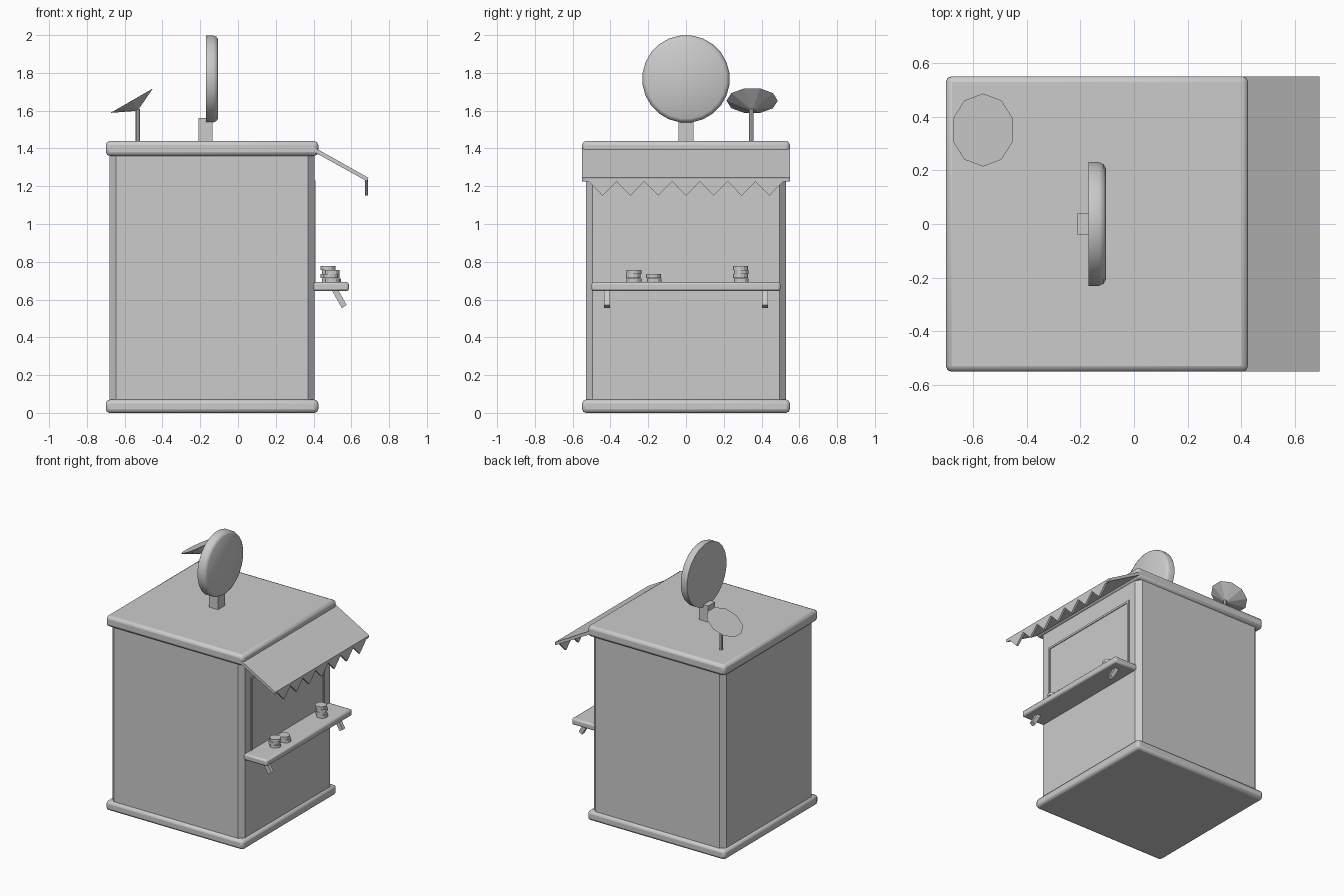
import bpy, bmesh, math
from mathutils import Vector, Matrix

if "Cube" in bpy.data.objects:
    bpy.data.objects.remove(bpy.data.objects["Cube"])

grey = bpy.data.materials.new("light grey")
grey.diffuse_color = (0.6, 0.6, 0.6, 1)
grey.use_nodes = True
grey.node_tree.nodes["Principled BSDF"].inputs["Base Color"].default_value = grey.diffuse_color


def finish(bm, name, bevel=0, segments=2, smooth=False):
    bmesh.ops.recalc_face_normals(bm, faces=bm.faces)
    me = bpy.data.meshes.new(name)
    bm.to_mesh(me)
    bm.free()
    me.materials.append(grey)
    ob = bpy.data.objects.new(name, me)
    bpy.context.collection.objects.link(ob)
    if bevel:
        m = ob.modifiers.new("bevel", 'BEVEL')
        m.width, m.segments = bevel, segments
        m.limit_method = 'ANGLE'
    if smooth:
        bpy.ops.object.select_all(action='DESELECT')
        ob.select_set(True)
        bpy.context.view_layer.objects.active = ob
        bpy.ops.object.shade_smooth_by_angle(angle=math.radians(40))
    return ob


def box(name, x, y, z, bevel=0, segments=2, smooth=False):
    bm = bmesh.new()
    size = (x[1] - x[0], y[1] - y[0], z[1] - z[0])
    mid = ((x[0] + x[1]) / 2, (y[0] + y[1]) / 2, (z[0] + z[1]) / 2)
    bmesh.ops.create_cube(bm, size=1, matrix=Matrix.Translation(mid) @ Matrix.Diagonal((*size, 1)))
    return finish(bm, name, bevel, segments, smooth)


def prism(name, points, offset):
    """Extrude a flat outline along an offset vector."""
    bm = bmesh.new()
    face = bm.faces.new([bm.verts.new(p) for p in points])
    new = bmesh.ops.extrude_face_region(bm, geom=[face])
    verts = [v for v in new["geom"] if isinstance(v, bmesh.types.BMVert)]
    bmesh.ops.translate(bm, vec=Vector(offset), verts=verts)
    return finish(bm, name)


def cone(name, sides, r1, r2, depth, mid, rot=Matrix.Identity(4), smooth=False):
    bm = bmesh.new()
    bmesh.ops.create_cone(bm, cap_ends=True, segments=sides, radius1=r1, radius2=r2,
                          depth=depth, matrix=Matrix.Translation(mid) @ rot)
    return finish(bm, name, smooth=smooth)


# Booth walls with chamfered corners
x0, x1, w, c = -0.68, 0.405, 0.53, 0.035
prism("booth_walls", [(x0 + c, -w, 0.03), (x1 - c, -w, 0.03), (x1, -w + c, 0.03), (x1, w - c, 0.03),
                      (x1 - c, w, 0.03), (x0 + c, w, 0.03), (x0, w - c, 0.03), (x0, -w + c, 0.03)],
      (0, 0, 1.35))

# Base and roof slabs
box("base_slab", (-0.70, 0.425), (-0.55, 0.55), (0.0, 0.07), 0.02, 2, True)
box("roof_slab", (-0.70, 0.425), (-0.55, 0.55), (1.36, 1.44), 0.022, 2, True)

# Serving window frame
for s in (-1, 1):
    ys = sorted((s * 0.415, s * 0.432))
    box("window_side_frame", (0.40, 0.411), ys, (0.68, 1.23))
box("window_top_frame", (0.40, 0.411), (-0.432, 0.432), (1.215, 1.23))

# Sloping awning and its toothed edge
prism("awning", [(0.405, -0.55, 1.405), (0.69, -0.55, 1.245), (0.685, -0.55, 1.225), (0.405, -0.55, 1.38)],
      (0, 1.10, 0))
teeth, half = 7, 0.515
step = 2 * half / teeth
edge = [(0.672, 0.55, 1.24), (0.672, -0.55, 1.24), (0.672, -half, 1.225)]
for i in range(teeth):
    edge.append((0.672, -half + (i + 0.5) * step, 1.15))
    edge.append((0.672, -half + (i + 1) * step, 1.225))
prism("awning_teeth", edge, (0.016, 0, 0))

# Counter shelf with slanted brackets
box("counter", (0.39, 0.587), (-0.50, 0.50), (0.645, 0.692), 0.012, 2, True)
for s in (-1, 1):
    y = s * 0.418 - 0.015
    prism("counter_bracket", [(0.49, y, 0.66), (0.525, y, 0.66), (0.575, y, 0.572), (0.55, y, 0.555)],
          (0, 0.03, 0))

# Stacks of round discs on the counter
for x, y, count in ((0.495, -0.277, 3), (0.502, -0.17, 2), (0.48, 0.29, 4)):
    for i in range(count):
        shift = 0.004 * (-1) ** i
        cone("counter_disc", 12, 0.039, 0.039, 0.0205, (x + shift, y + shift / 2, 0.7025 + i * 0.0215))

# Round roof sign: flat back, rounded front rim
bm = bmesh.new()
profile = [(-0.17, 0.232), (-0.13, 0.232), (-0.114, 0.225), (-0.105, 0.21)]
rings = []
for x, r in profile:
    rings.append([bm.verts.new((x, r * math.cos(a), 1.768 + r * math.sin(a)))
                  for a in (math.tau * (k + 0.5) / 24 for k in range(24))])
for a, b in zip(rings, rings[1:]):
    for k in range(24):
        n = (k + 1) % 24
        bm.faces.new((a[k], a[n], b[n], b[k]))
bm.faces.new(rings[0])
bm.faces.new(rings[-1])
finish(bm, "round_sign", smooth=True)
box("sign_post", (-0.21, -0.135), (-0.04, 0.04), (1.43, 1.56))

# Dish on a thin pole
cone("dish_pole", 8, 0.012, 0.012, 0.18, (-0.53, 0.345, 1.52))
tilt = Matrix.Rotation(math.radians(-30), 4, 'Y')
axis = tilt.to_3x3() @ Vector((0, 0, 1))
cone("dish", 10, 0.015, 0.136, 0.055, Vector((-0.5625, 0.35, 1.653)) - axis * 0.0275, tilt)
